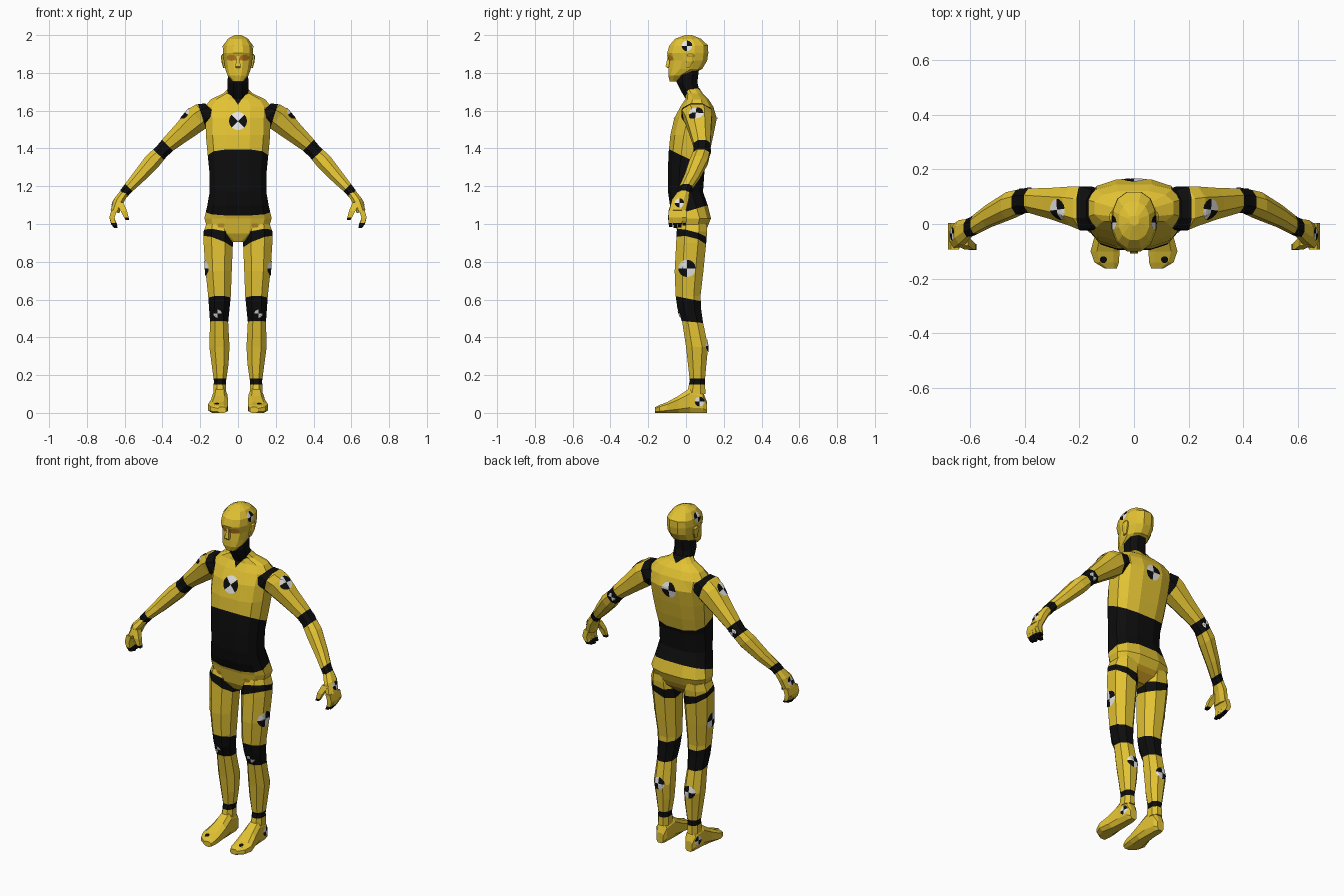
import bpy, bmesh, math
from mathutils import Vector
from mathutils.bvhtree import BVHTree

if "Cube" in bpy.data.objects:
    bpy.data.objects.remove(bpy.data.objects["Cube"])

YELLOW, BLACK, WHITE, ORANGE, AMBER = range(5)
MATS = []
for name, col in (("yellow", (0.76, 0.54, 0.033)), ("black", (0.004, 0.004, 0.004)),
                  ("white", (0.78, 0.78, 0.78)), ("orange", (0.65, 0.24, 0.015)),
                  ("amber", (0.55, 0.31, 0.015))):
    m = bpy.data.materials.new(name)
    m.diffuse_color = (*col, 1)
    m.use_nodes = True
    m.node_tree.nodes["Principled BSDF"].inputs["Base Color"].default_value = m.diffuse_color
    MATS.append(m)
X, Y, Z = Vector((1, 0, 0)), Vector((0, 1, 0)), Vector((0, 0, 1))


def loft(bm, sections, u=X, v=Y, n=8, p=0.9, mat=YELLOW):
    """Skin rounded-box rings; section = (cx, cy, cz, radius along u, radius along v)."""
    rings, big = [], math.cos(math.pi / n) ** p
    for cx, cy, cz, ru, rv in sections:
        ring = []
        for i in range(n):
            a = (i + 0.5) * math.tau / n
            c, s = math.cos(a), math.sin(a)
            c, s = (math.copysign(abs(t) ** p / big, t) for t in (c, s))
            ring.append(bm.verts.new(Vector((cx, cy, cz)) + u * (ru * c) + v * (rv * s)))
        rings.append(ring)
    faces = [bm.faces.new(rings[0]), bm.faces.new(rings[-1])]
    for a, b in zip(rings, rings[1:]):
        faces += [bm.faces.new((a[i], a[(i + 1) % n], b[(i + 1) % n], b[i])) for i in range(n)]
    for f in faces:
        f.material_index = mat


def level(z, x0, x1, y0, y1):
    """Horizontal ring given by its extents."""
    return ((x0 + x1) / 2, (y0 + y1) / 2, z, (x1 - x0) / 2, (y1 - y0) / 2)


def band(bm, co1, no1, co2, no2, mat=BLACK):
    """Cut along two planes and colour the faces between them."""
    co1, no1, co2, no2 = map(Vector, (co1, no1, co2, no2))
    for co, no in ((co1, no1), (co2, no2)):
        bmesh.ops.bisect_plane(bm, geom=bm.verts[:] + bm.edges[:] + bm.faces[:],
                               plane_co=co, plane_no=no, dist=1e-5)
    for f in bm.faces:
        c = f.calc_center_median()
        if (c - co1).dot(no1) > 0 and (c - co2).dot(no2) < 0:
            f.material_index = mat


def finish(name, bm, mirror=False, fix=True):
    if fix:
        bmesh.ops.recalc_face_normals(bm, faces=bm.faces[:])
    tree = BVHTree.FromBMesh(bm)
    me = bpy.data.meshes.new(name)
    bm.to_mesh(me)
    bm.free()
    for m in MATS:
        me.materials.append(m)
    ob = bpy.data.objects.new(name, me)
    bpy.context.collection.objects.link(ob)
    if mirror:
        ob.modifiers.new("mirror", 'MIRROR').use_mirror_merge = False
    return tree


def target(name, tree, c, d, r, mirror=True, phase=0, mats=(BLACK, WHITE), squash=1.0):
    """Thin quartered disc draped over a body part, facing direction d."""
    bm = bmesh.new()
    c, d = Vector(c), Vector(d).normalized()
    u = Z.cross(d).normalized()
    v = d.cross(u)
    n, steps = 16, 4

    def drape(q):
        hit = tree.ray_cast(q + d * 0.1, -d, 0.25)[0]
        return bm.verts.new((hit or q) + d * 0.0035)

    mid = drape(c)
    rings = [[drape(c + (u * math.cos(i * math.tau / n) + v * (squash * math.sin(i * math.tau / n)))
                    * (r * k / steps)) for i in range(n)] for k in range(1, steps + 1)]
    for i in range(n):
        j = (i + 1) % n
        faces = [bm.faces.new((mid, rings[0][i], rings[0][j]))]
        faces += [bm.faces.new((a[i], b[i], b[j], a[j])) for a, b in zip(rings, rings[1:])]
        for f in faces:
            f.material_index = mats[((i + phase) % n) // 4 % 2]
    finish(name, bm, mirror, fix=False)


# torso: pelvis to collar, black waist, black V collar, darker seat crease
bm = bmesh.new()
loft(bm, [level(z, -w, w, f, b) for z, w, f, b in (
    (0.905, 0.04, -0.02, 0.06), (0.95, 0.155, -0.045, 0.10), (1.03, 0.178, -0.06, 0.132),
    (1.10, 0.162, -0.085, 0.115), (1.17, 0.15, -0.095, 0.09), (1.28, 0.152, -0.096, 0.098),
    (1.38, 0.162, -0.092, 0.125), (1.47, 0.17, -0.083, 0.145), (1.56, 0.172, -0.062, 0.163),
    (1.62, 0.175, -0.03, 0.145), (1.66, 0.145, -0.004, 0.12), (1.69, 0.08, 0.0, 0.09),
    (1.72, 0.05, -0.015, 0.07))], n=12, p=0.75)
band(bm, (0, -0.09, 1.038), (0, -0.3, 1), (0, -0.09, 1.395), (0, 0.48, 1))
band(bm, (0, -0.02, 1.632), (-1.1, -0.45, 1), (0, -0.02, 1.632), (-1.1, 0.45, -1))
band(bm, (0, 0.05, 0.9), Y, (0, 0, 0.98), Z, AMBER)
torso = finish("torso", bm)
target("chest_target", torso, (0, -0.08, 1.545), -Y, 0.048, False, 2)
target("back_target", torso, (0, 0.16, 1.55), Y, 0.046, False)
target("hip_patch", torso, (.09, -.055, .992), -Y, 0.02, mats=(AMBER, AMBER), squash=0.6)

# neck
bm = bmesh.new()
loft(bm, [level(1.66, -.05, .05, 0, .085), level(1.71, -.055, .055, -.03, .07),
          level(1.75, -.055, .055, -.05, .06), level(1.83, -.052, .052, -.05, .07)], mat=BLACK)
finish("neck", bm)

# head with nose, ears and eyes
bm = bmesh.new()
loft(bm, [level(z, -w, w, f, b) for z, w, f, b in (
    (1.755, 0.028, -0.086, -0.045), (1.785, 0.055, -0.094, 0.0), (1.82, 0.067, -0.093, 0.085),
    (1.865, 0.075, -0.086, 0.112), (1.905, 0.08, -0.1, 0.118), (1.945, 0.077, -0.088, 0.117),
    (1.98, 0.055, -0.058, 0.08), (2.0, 0.018, -0.005, 0.03))], n=12, p=0.85)
head = finish("head", bm)
bm = bmesh.new()
loft(bm, [level(1.825, -.01, .01, -.098, -.07), level(1.835, -.014, .014, -.108, -.07),
          level(1.89, -.006, .006, -.096, -.07)], n=4)
finish("nose", bm)
bm = bmesh.new()
loft(bm, [level(1.825, .064, .078, .0, .022), level(1.86, .07, .088, .0, .042),
          level(1.89, .07, .09, .005, .045), level(1.9, .07, .083, .012, .035)], n=8)
finish("ear", bm, True)
target("eye", head, (0.034, -0.09, 1.88), -Y, 0.026, mats=(ORANGE, ORANGE), squash=0.62)
target("head_target", head, (0.075, 0.005, 1.943), X, 0.028)

# legs with black hip, knee and ankle joints
bm = bmesh.new()
loft(bm, [level(*r) for r in (
    (1.0, .05, .168, -.04, .11), (.96, .027, .182, -.05, .112), (.90, .027, .182, -.052, .107),
    (.75, .033, .172, -.06, .092), (.62, .038, .158, -.055, .077), (.55, .045, .153, -.045, .08),
    (.48, .052, .148, -.02, .09), (.35, .045, .152, .0, .117), (.26, .05, .14, .01, .108),
    (.17, .063, .128, .02, .10), (.10, .062, .13, .005, .103))])
band(bm, (.18, 0, .935), (-.4, .25, 1), (.18, 0, .97), (-.2, .28, 1))
band(bm, (.1, 0, .485), (0, .1, 1), (.1, 0, .607), (0, .2, 1))
band(bm, (.1, 0, .15), Z, (.1, 0, .183), Z)
leg = finish("leg", bm, True)
target("thigh_target", leg, (.17, .005, .765), X, 0.046)
target("knee_target", leg, (.108, -.05, .525), -Y, 0.022)
target("calf_target", leg, (.1, .11, .355), Y, 0.036)

# feet with heel and toe marks
bm = bmesh.new()
loft(bm, [(cx, y, h / 2, w, h / 2) for y, cx, w, h in (
    (.11, .095, .022, .06), (.09, .095, .033, .11), (.02, .095, .038, .13), (-.04, .098, .045, .09),
    (-.10, .106, .053, .057), (-.14, .1, .045, .042), (-.163, .085, .022, .03))], u=X, v=Z, p=0.65)
foot = finish("foot", bm, True)
target("heel_target", foot, (.13, .072, .06), X, 0.026)
target("toe_mark", foot, (.112, -.128, .045), (0, -.5, .87), 0.013, mats=(BLACK, BLACK))

# arms with black shoulder, elbow and wrist joints
ARM = Vector((.70, 0, -.71))
bm = bmesh.new()
loft(bm, [(.135, .055, 1.60, .055, .07), (.175, .057, 1.585, .068, .08), (.212, .065, 1.56, .07, .072),
          (.29, .075, 1.49, .055, .057), (.37, .085, 1.42, .042, .045), (.405, .085, 1.383, .038, .043),
          (.455, .068, 1.33, .044, .048), (.53, .03, 1.245, .035, .04), (.59, -.008, 1.18, .026, .033),
          (.605, -.014, 1.16, .026, .033)], u=Vector((.71, 0, .70)), v=Y)
band(bm, (.1, 0, 1.6), X, (.194, 0, 1.58), (.936, 0, -.3))
band(bm, (.372, 0, 1.415), ARM, (.42, 0, 1.367), ARM)
band(bm, (.578, 0, 1.192), ARM, (.608, 0, 1.162), ARM)
arm = finish("arm", bm, True)
target("upper_arm_target", arm, (.262, .055, 1.57), (.7, -.1, .7), 0.04)
target("elbow_target", arm, (.397, .125, 1.39), Y, 0.023)

# hands with curled, black-tipped fingers
bm = bmesh.new()
loft(bm, [(.598, -.011, 1.172, .024, .03), (.63, -.03, 1.125, .028, .044),
          (.652, -.045, 1.065, .025, .044)], u=Vector((.9, 0, .35)), v=Y)
hand = finish("palm", bm, True)
target("hand_target", hand, (.652, -.035, 1.105), (.85, 0, .4), 0.025)
bm = bmesh.new()
for i in range(4):
    y, drop = -.081 + i * .024, (.006, 0, .004, .015)[i]
    loft(bm, [(.655, y, 1.075, .015, .012), (.667, y, 1.035, .014, .012),
              (.66, y, 1.0 + drop, .012, .011), (.647, y, .978 + drop, .009, .009)], n=4)
band(bm, (0, 0, .9), Z, (0, 0, 1.005), Z)
finish("fingers", bm, True)
bm = bmesh.new()
loft(bm, [(.628, -.06, 1.115, .02, .018), (.605, -.079, 1.07, .017, .014),
          (.586, -.085, 1.022, .01, .01)], n=4)
band(bm, (0, 0, .9), Z, (0, 0, 1.035), Z)
finish("thumb", bm, True)
